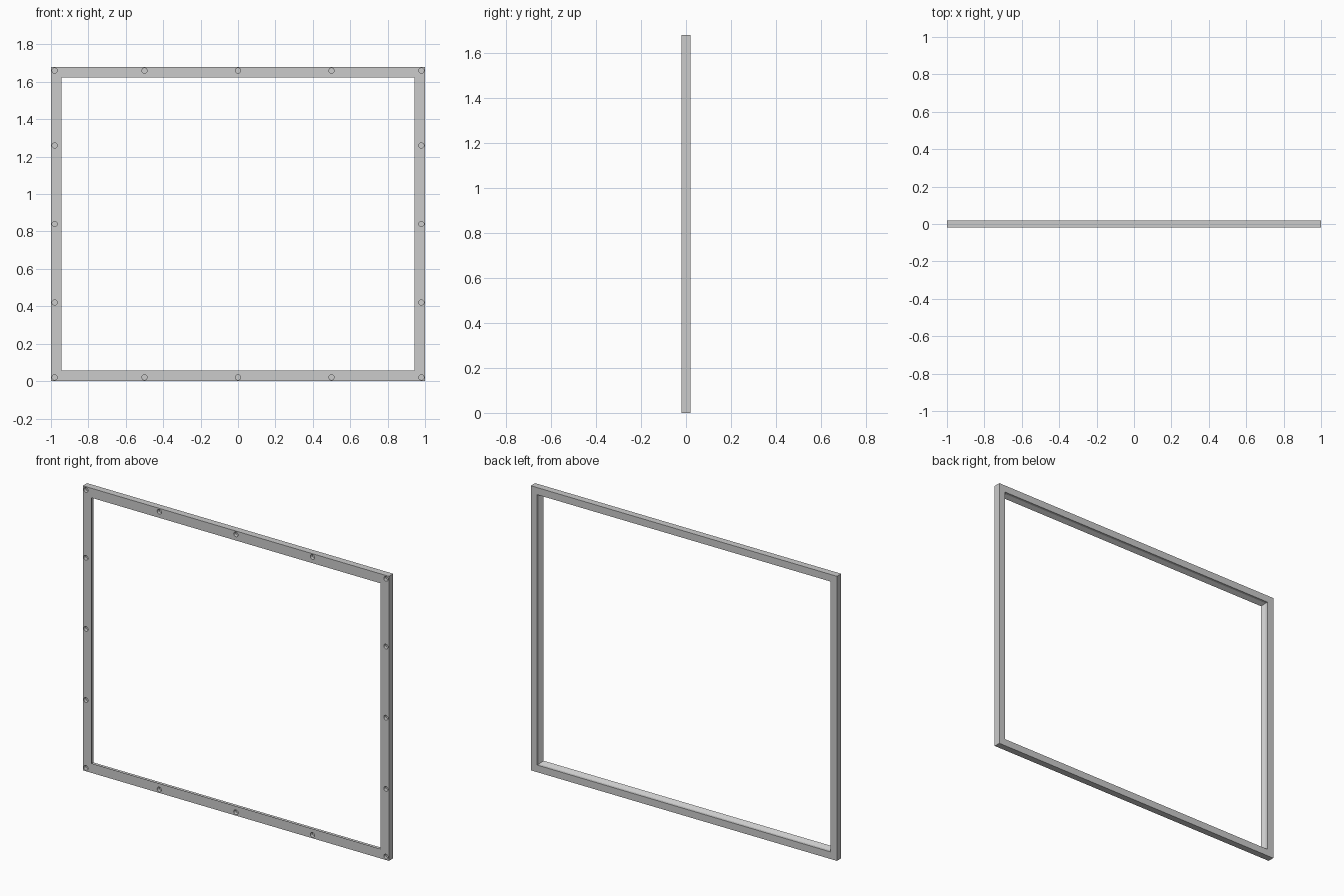
import bpy, bmesh, math

if "Cube" in bpy.data.objects:
    bpy.data.objects.remove(bpy.data.objects["Cube"])

W, H = 2.0, 1.68      # outer size
D = 0.02              # half depth
LIP, RIM = 0.056, 0.042   # front face width, back rim width

grey = bpy.data.materials.new("light grey metal")
grey.diffuse_color = (0.6, 0.6, 0.6, 1)
grey.use_nodes = True
grey.node_tree.nodes["Principled BSDF"].inputs["Base Color"].default_value = grey.diffuse_color


def finish(name, bm):
    bmesh.ops.recalc_face_normals(bm, faces=bm.faces)
    mesh = bpy.data.meshes.new(name)
    bm.to_mesh(mesh)
    bm.free()
    mesh.materials.append(grey)
    ob = bpy.data.objects.new(name, mesh)
    bpy.context.collection.objects.link(ob)
    return ob


# Frame: section (inset, y) with a sloped inner bead, swept round the rectangle
section = [(0, -D), (LIP, -D), (RIM, 0.004), (RIM, D), (0, D)]
bm = bmesh.new()
corners = []
for sx, top in ((-1, 0), (1, 0), (1, 1), (-1, 1)):
    corners.append([bm.verts.new((sx * (W / 2 - i), y, H - i if top else i))
                    for i, y in section])
n = len(section)
for c in range(4):
    a, b = corners[c], corners[(c + 1) % 4]
    for k in range(n):
        bm.faces.new((a[k], a[(k + 1) % n], b[(k + 1) % n], b[k]))
frame = finish("window_frame", bm)

# Blind screw holes round the front face
xs = (-0.98, -0.5, 0, 0.5, 0.98)
zs = (0.02, 0.42, 0.84, 1.26, 1.66)
spots = [(x, z) for x in xs for z in zs if abs(x) > 0.9 or z in (zs[0], zs[-1])]
bm = bmesh.new()
for x, z in spots:
    ring = [bm.verts.new((x + 0.014 * math.cos(t), -D - 0.01, z + 0.014 * math.sin(t)))
            for t in (2 * math.pi * k / 20 for k in range(20))]
    face = bm.faces.new(ring)
    ext = bmesh.ops.extrude_face_region(bm, geom=[face], use_keep_orig=True)
    bmesh.ops.translate(bm, vec=(0, 0.03, 0),
                        verts=[v for v in ext["geom"] if isinstance(v, bmesh.types.BMVert)])
cutter = finish("screw_hole_cutter", bm)
cutter.hide_render = True
cutter.hide_set(True)

cut = frame.modifiers.new("screw holes", "BOOLEAN")
cut.operation = "DIFFERENCE"
cut.solver = "EXACT"
cut.object = cutter

# Smooth hole walls, sharp frame edges
bpy.context.view_layer.objects.active = frame
frame.select_set(True)
bpy.ops.object.modifier_apply(modifier=cut.name)
bpy.ops.object.shade_smooth_by_angle(angle=math.radians(25))
bpy.data.objects.remove(cutter)
